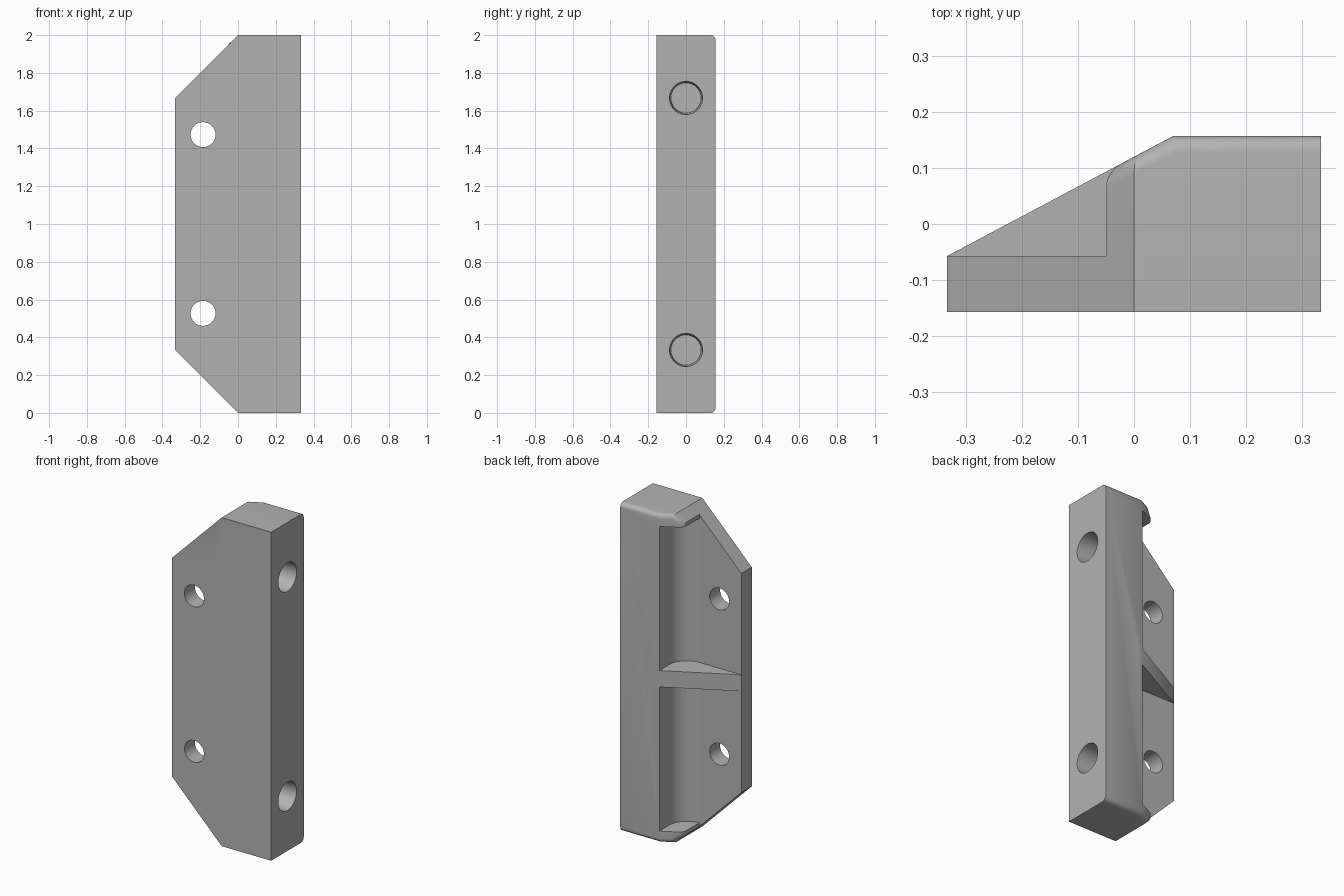
import bpy, bmesh, math
from mathutils import Vector

cube = bpy.data.objects.get("Cube")
if cube:
    bpy.data.objects.remove(cube)

FRONT, FLOOR, BACK = -0.157, -0.057, 0.157   # depth levels
HALF = 0.333                                 # half width
WALL, LIP = 0.07, -0.05                      # wall face and lip end
LIP_Z, RIB = 0.073, 0.05                     # lip thickness, half rib
SLOPE = (BACK - FLOOR) / (WALL + HALF)

grey = bpy.data.materials.new("light_grey")
grey.use_nodes = True
grey.diffuse_color = (0.45, 0.45, 0.45, 1)
grey.node_tree.nodes["Principled BSDF"].inputs["Base Color"].default_value = grey.diffuse_color


def make_object(name, bm):
    bmesh.ops.recalc_face_normals(bm, faces=bm.faces)
    mesh = bpy.data.meshes.new(name)
    bm.to_mesh(mesh)
    bm.free()
    mesh.materials.append(grey)
    obj = bpy.data.objects.new(name, mesh)
    bpy.context.collection.objects.link(obj)
    return obj


def prism(points, z0, z1):
    """Extrude an XY profile upward."""
    bm = bmesh.new()
    face = bm.faces.new([bm.verts.new((x, y, z0)) for x, y in points])
    top = bmesh.ops.extrude_face_region(bm, geom=[face])["geom"]
    bmesh.ops.translate(bm, vec=(0, 0, z1 - z0),
                        verts=[v for v in top if isinstance(v, bmesh.types.BMVert)])
    return bm


def clip_corners(bm):
    """Cut both outer corners at 45 degrees."""
    for z, side in ((0, -1), (2, 1)):
        geom = bm.verts[:] + bm.edges[:] + bm.faces[:]
        cut = bmesh.ops.bisect_plane(bm, geom=geom, dist=1e-5, plane_co=(0, 0, z),
                                     plane_no=(-1, 0, side), clear_outer=True)
        edges = [e for e in cut["geom_cut"] if isinstance(e, bmesh.types.BMEdge)]
        bmesh.ops.holes_fill(bm, edges=edges)
    return bm


def drill(name, start, end, r1, r2):
    """Round, optionally tapered cutter between two points."""
    start, end = Vector(start), Vector(end)
    bm = bmesh.new()
    bmesh.ops.create_cone(bm, cap_ends=True, segments=48, radius1=r1, radius2=r2,
                          depth=(end - start).length)
    turn = Vector((0, 0, 1)).rotation_difference(end - start).to_matrix()
    bmesh.ops.rotate(bm, verts=bm.verts, matrix=turn)
    bmesh.ops.translate(bm, verts=bm.verts, vec=(start + end) / 2)
    return make_object(name, bm)


def combine(target, tool, operation):
    mod = target.modifiers.new(tool.name, "BOOLEAN")
    mod.object, mod.operation, mod.solver = tool, operation, "EXACT"
    bpy.context.view_layer.objects.active = target
    bpy.ops.object.modifier_apply(modifier=mod.name)
    bpy.data.objects.remove(tool)


# Thick spine with sloped lips at both ends, outer back edges rounded
bm = clip_corners(prism([(HALF, FRONT), (HALF, BACK), (WALL, BACK),
                         (LIP, FLOOR + SLOPE * (LIP + HALF)), (LIP, FRONT)], 0, 2))
rounded = []
for e in bm.edges:
    a, b = (v.co for v in e.verts)
    at_end = max(a.z, b.z) < 0.1 or min(a.z, b.z) > 1.9
    lip_edge = max(a.x, b.x) < LIP + 0.01
    if min(a.y, b.y) > 0.05 and (at_end or lip_edge):
        rounded.append(e)
bmesh.ops.bevel(bm, geom=rounded, offset=0.028, segments=8, profile=0.5,
                affect="EDGES", clamp_overlap=True)
bracket = make_object("bracket", bm)

# Channel behind the spine, with a concave fillet down to the plate
r = WALL - LIP
arc = [(LIP + r * math.cos(t), FLOOR + r - r * math.sin(t))
       for t in (math.pi / 2 * i / 16 for i in range(17))]
channel = prism([(WALL, 0.4)] + arc + [(-0.5, FLOOR), (-0.5, 0.4)], LIP_Z, 2 - LIP_Z)
combine(bracket, make_object("channel_cutter", channel), "DIFFERENCE")

# Mounting plate
plate = clip_corners(prism([(HALF, FRONT), (HALF, FLOOR), (-HALF, FLOOR), (-HALF, FRONT)], 0, 2))
combine(bracket, make_object("plate", plate), "UNION")

# Central stiffening rib
rib = prism([(-HALF, FLOOR), (WALL, BACK), (WALL + 0.03, BACK), (WALL + 0.03, FLOOR - 0.03),
             (-HALF, FLOOR - 0.03)], 1 - RIB, 1 + RIB)
combine(bracket, make_object("rib", rib), "UNION")

# Screw holes through the plate and blind tapered sockets in the side
for side in (-1, 1):
    z = 1 + side * 0.473
    combine(bracket, drill("screw_cutter", (-0.185, -0.3, z), (-0.185, 0, z), 0.066, 0.066),
            "DIFFERENCE")
    z = 1 + side * 0.667
    combine(bracket, drill("socket_cutter", (HALF + 0.01, 0, z), (0.17, 0, z), 0.088, 0.08),
            "DIFFERENCE")

bpy.ops.object.select_all(action="DESELECT")
bracket.select_set(True)
bpy.context.view_layer.objects.active = bracket
bpy.ops.object.shade_smooth_by_angle(angle=math.radians(30))
